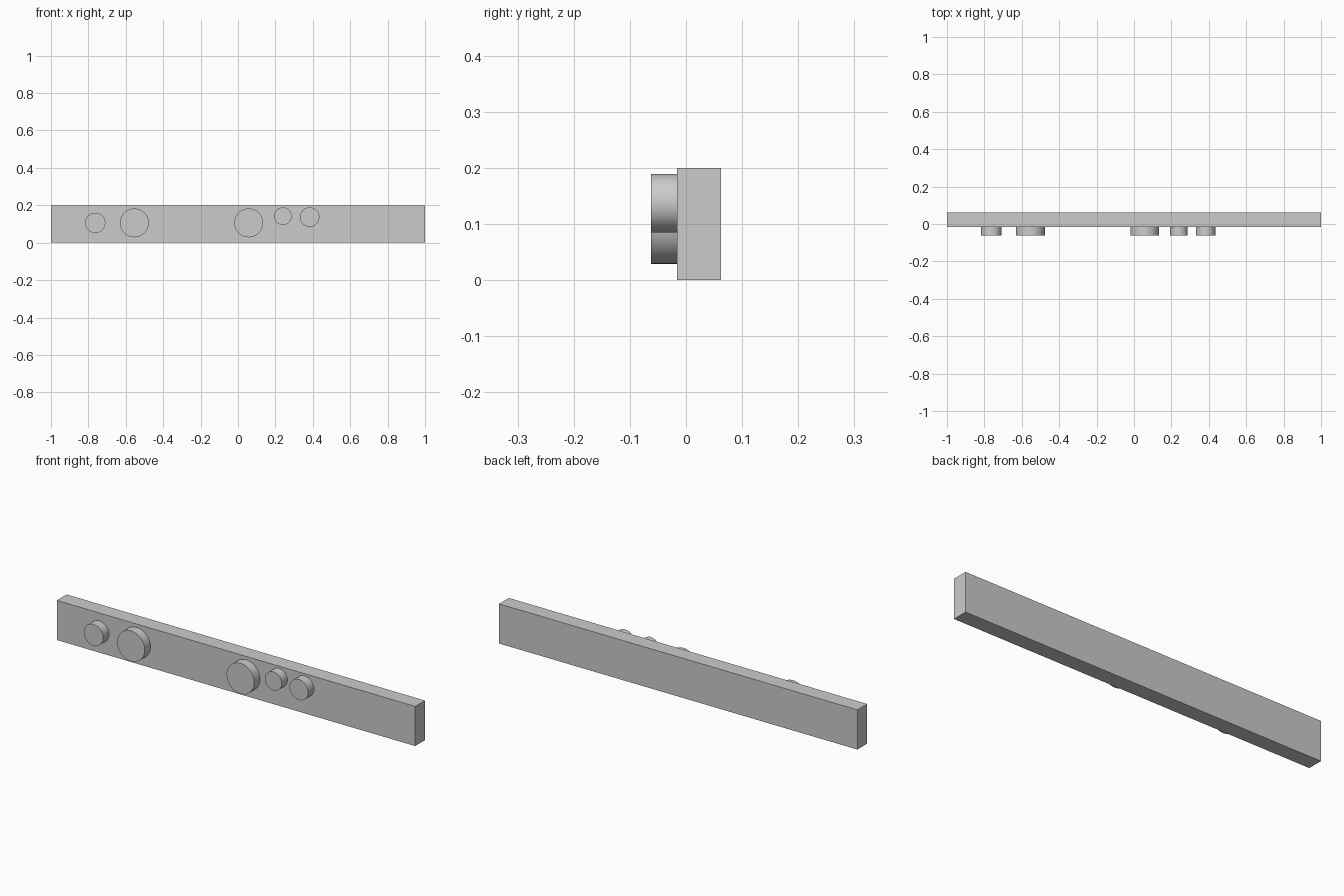
import bpy
import math

cube = bpy.data.objects.get("Cube")
if cube:
    bpy.data.objects.remove(cube, do_unlink=True)

# Single plain grey
grey = bpy.data.materials.new("plain_grey")
grey.use_nodes = True
colour = (0.6, 0.6, 0.6, 1)
grey.diffuse_color = colour
grey.node_tree.nodes["Principled BSDF"].inputs["Base Color"].default_value = colour

FRONT, FACE, BACK = -0.062, -0.016, 0.062
HEIGHT = 0.2

# Long rectangular board
bpy.ops.mesh.primitive_cube_add(size=1, location=(0, (FACE + BACK) / 2, HEIGHT / 2))
board = bpy.context.object
board.name = "board"
board.scale = (2, BACK - FACE, HEIGHT)
bpy.ops.object.transform_apply(location=False, rotation=False, scale=True)
board.data.materials.append(grey)


def add_knob(name, x, z, radius):
    """Round knob standing out from the front of the board."""
    bpy.ops.mesh.primitive_cylinder_add(
        vertices=64, radius=radius, depth=FACE - FRONT,
        location=(x, (FRONT + FACE) / 2, z), rotation=(math.pi / 2, 0, 0))
    knob = bpy.context.object
    knob.name = name
    knob.data.materials.append(grey)
    bpy.ops.object.shade_smooth_by_angle(angle=math.radians(30))


# Five knobs along the front
add_knob("right_end_knob", -0.763, 0.106, 0.054)
add_knob("right_large_knob", -0.554, 0.106, 0.077)
add_knob("centre_large_knob", 0.057, 0.106, 0.077)
add_knob("left_small_knob", 0.24, 0.142, 0.047)
add_knob("left_end_knob", 0.383, 0.137, 0.052)
